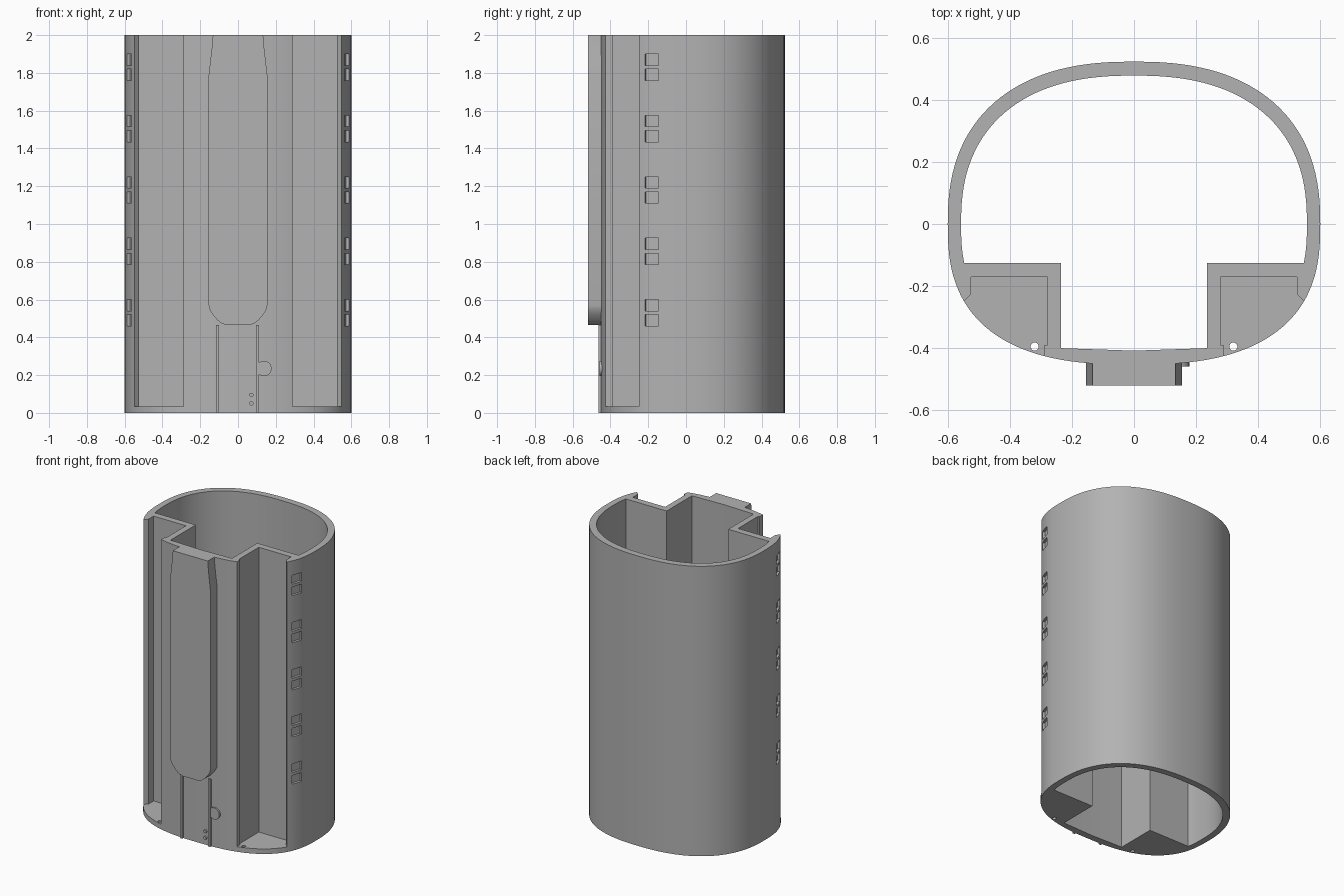
import bpy, bmesh, math

cube = bpy.data.objects.get("Cube")
if cube:
    bpy.data.objects.remove(cube, do_unlink=True)

grey = bpy.data.materials.new("plain grey")
grey.use_nodes = True
COLOUR = (0.45, 0.45, 0.45, 1)
grey.diffuse_color = COLOUR
grey.node_tree.nodes["Principled BSDF"].inputs["Base Color"].default_value = COLOUR


def prism(name, points, low, high, axis="z"):
    """Extrude a flat outline along z, or an (x, z) outline along y."""
    bm = bmesh.new()
    place = (lambda p, d: (p[0], p[1], d)) if axis == "z" else (lambda p, d: (p[0], d, p[1]))
    bottom = [bm.verts.new(place(p, low)) for p in points]
    top = [bm.verts.new(place(p, high)) for p in points]
    bm.faces.new(bottom)
    bm.faces.new(top)
    for i in range(len(points)):
        j = (i + 1) % len(points)
        bm.faces.new((bottom[i], bottom[j], top[j], top[i]))
    bmesh.ops.recalc_face_normals(bm, faces=bm.faces)
    mesh = bpy.data.meshes.new(name)
    bm.to_mesh(mesh)
    bm.free()
    mesh.materials.append(grey)
    obj = bpy.data.objects.new(name, mesh)
    bpy.context.collection.objects.link(obj)
    return obj


def activate(obj):
    bpy.ops.object.select_all(action="DESELECT")
    obj.select_set(True)
    bpy.context.view_layer.objects.active = obj


def carve(target, cutter):
    activate(target)
    mod = target.modifiers.new("cut", "BOOLEAN")
    mod.operation = "DIFFERENCE"
    mod.solver = "EXACT"
    mod.object = cutter
    bpy.ops.object.modifier_apply(modifier=mod.name)
    bpy.data.objects.remove(cutter, do_unlink=True)


def smooth(obj):
    activate(obj)
    bpy.ops.object.shade_smooth_by_angle(angle=math.radians(25))


def oval(half_width, back, front, count=128):
    """Rounded outline, with a squarer front than back."""
    pts = []
    for i in range(count):
        a = 2 * math.pi * i / count
        c, s = math.cos(a), math.sin(a)
        n, depth = (2.4, back) if s >= 0 else (2.6, front)
        pts.append((math.copysign(half_width * abs(c) ** (2 / n), c),
                    math.copysign(depth * abs(s) ** (2 / n), s)))
    return pts


def circle(x, y, r, count=24):
    return [(x + r * math.cos(2 * math.pi * i / count),
             y + r * math.sin(2 * math.pi * i / count)) for i in range(count)]


# Main shell: an open tube, stepped inside around the two front channels
shell = prism("shell", oval(0.6, 0.523, 0.453), 0, 2)
STEP = -0.125
inner = [p for p in oval(0.557, 0.478, 0.41) if p[1] > STEP + 0.005]
split = next(i for i, p in enumerate(inner) if p[0] < 0 and p[1] < 0)
while split < len(inner) and inner[split][0] < 0:
    split += 1
front = [(-0.547, STEP), (-0.235, STEP), (-0.235, -0.4), (0, -0.408),
         (0.235, -0.4), (0.235, STEP), (0.547, STEP)]
carve(shell, prism("bore_cutter", inner[:split] + front + inner[split:], -0.1, 2.1))

# Front channels, open at the top and closed by a thin floor with a drain hole
channel = [(0.278, -0.17), (0.525, -0.17), (0.525, -0.226), (0.7, -0.401),
           (0.7, -0.6), (0.289, -0.6), (0.289, -0.39), (0.278, -0.39)]
for side in (-1, 1):
    carve(shell, prism("channel_cutter", [(side * x, y) for x, y in channel], 0.035, 2.1))
    carve(shell, prism("drain_cutter", circle(side * 0.32, -0.395, 0.013), -0.1, 0.1))

# Paired shallow square recesses down each side
slope = math.radians(18)
for side in (-1, 1):
    for pair in range(5):
        for base in (0.46, 0.54):
            z = base + pair * 0.325
            box = []
            for u, v in ((-0.037, -0.012), (0.037, -0.012), (0.037, 0.05), (-0.037, 0.05)):
                x = 0.573 + v * math.cos(slope) + u * math.sin(slope)
                y = -0.18 + u * math.cos(slope) - v * math.sin(slope)
                box.append((side * x, y))
            carve(shell, prism("recess_cutter", box, z, z + 0.06))
smooth(shell)

# Raised front plate, tapering at the top and rounded at the foot
half = [(0.06, 0.465), (0.085, 0.473), (0.11, 0.492), (0.135, 0.522), (0.15, 0.548),
        (0.155, 0.57), (0.155, 1.79), (0.147, 1.86), (0.139, 1.93), (0.133, 2)]
outline = half + [(-x, z) for x, z in reversed(half)]
smooth(prism("front_plate", outline, -0.52, -0.43, "y"))

# Guide rails, button and indicator studs below the plate
for name, x in (("right_rail", -0.109), ("left_rail", 0.104)):
    w = 0.008
    prism(name, [(x - w, 0), (x + w, 0), (x + w, 0.465), (x - w, 0.465)], -0.464, -0.43, "y")
smooth(prism("round_button", circle(0.138, 0.235, 0.04, 32), -0.459, -0.43, "y"))
for name, z in (("lower_stud", 0.05), ("upper_stud", 0.095)):
    smooth(prism(name, circle(0.071, z, 0.011), -0.464, -0.44, "y"))
